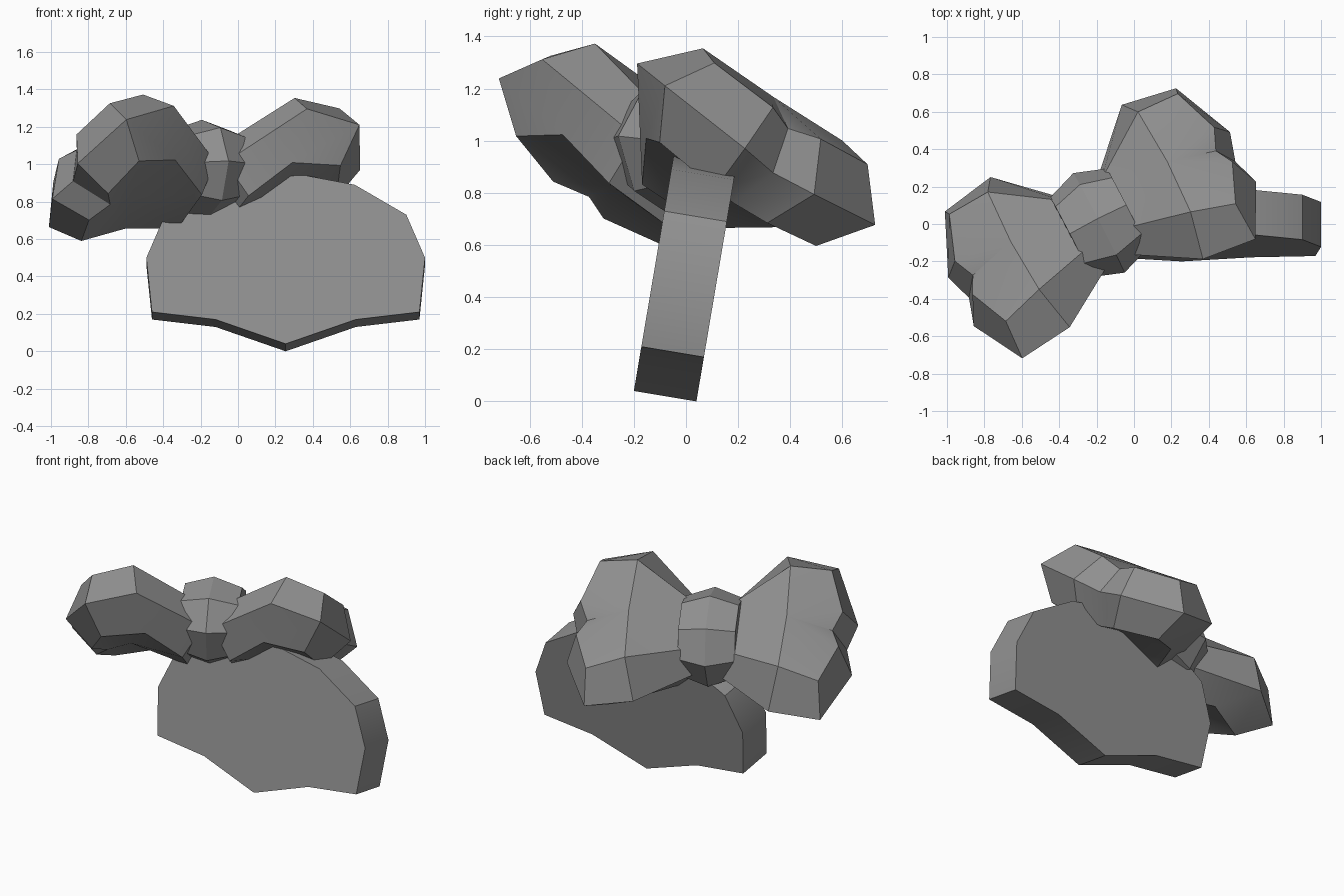
import bpy, bmesh, math
from mathutils import Vector

if "Cube" in bpy.data.objects:
    bpy.data.objects.remove(bpy.data.objects["Cube"])

# Dark grey finish shared by all parts
grey = bpy.data.materials.new("dark_grey")
grey.diffuse_color = (.285, .285, .285, 1)
grey.use_nodes = True
grey.node_tree.nodes["Principled BSDF"].inputs["Base Color"].default_value = grey.diffuse_color

# Tilted frame of the bow: u across, v front to back, w up
u = Vector((.89, .455, -.02)).normalized()
v = Vector((-.393, .767, -.505))
v = (v - u * v.dot(u)).normalized()
w = u.cross(v)
O = Vector((-.183, -.003, .945))


def bow(a, b, c):
    return O + u * a + v * b + w * c


def make(name, verts, faces):
    bm = bmesh.new()
    vs = [bm.verts.new(p) for p in verts]
    for f in faces:
        bm.faces.new([vs[i] for i in f])
    bmesh.ops.recalc_face_normals(bm, faces=bm.faces[:])
    me = bpy.data.meshes.new(name)
    bm.to_mesh(me)
    bm.free()
    me.materials.append(grey)
    ob = bpy.data.objects.new(name, me)
    bpy.context.collection.objects.link(ob)
    bpy.ops.object.select_all(action='DESELECT')
    ob.select_set(True)
    bpy.context.view_layer.objects.active = ob
    bpy.ops.object.shade_smooth_by_angle(angle=math.radians(32))


def bands(rings, n):
    return [(r * n + i, r * n + (i + 1) % n, (r + 1) * n + (i + 1) % n, (r + 1) * n + i)
            for r in range(rings - 1) for i in range(n)]


# Bow loops: half outlines (inner corner to outer notch) mirrored across v
lower = [(.14, .165, -.225), (.352, .337, -.115), (.605, .393, -.16), (.684, .13, -.21), (.61, 0, -.2)]
middle = [(.03, .20, -.04), (.40, .54, .1), (.70, .528, .015), (.848, .174, -.053), (.80, 0, -.06)]
upper = [(.12, .17, .13), (.455, .35, .28), (.69, .385, .2), (.78, .12, .16), (.73, 0, .135)]


def loop(name, side, droop):
    verts = []
    for half in (lower, middle, upper):
        ring = [(a, -b, c) for a, b, c in half] + half[-2::-1]
        verts += [bow(a * side, b, c - droop * max(b, 0)) for a, b, c in ring]
    # centre points of the top and bottom faces
    verts += [bow(.47 * side, 0, -.15), bow(.47 * side, 0, .27)]
    faces = bands(3, 9)
    for s, c in ((0, 27), (18, 28)):
        faces += [(s + i, s + (i + 1) % 9, c) for i in range(9)]
    make(name, verts, faces)


loop("bow_loop_right", 1, 0)
loop("bow_loop_left", -1, .09)

# Bow knot: faceted band bulging in the middle
verts = []
for x, s in ((-.17, .8), (0, 1), (.17, .8)):
    for i in range(8):
        a = math.pi / 8 + i * math.pi / 4
        verts.append(bow(x, .31 * s * math.cos(a), .02 + .27 * s * math.sin(a)))
make("bow_knot", verts, bands(3, 8) + [tuple(range(8)), tuple(range(16, 24))])

# Leaning clip plate: symmetric outline extruded along its tilted normal
half = [(.105, .94), (.37, .89), (.645, .73), (.745, .5), (.715, .21), (.375, .17)]
outline = half + [(0, .04)] + [(-x, z) for x, z in reversed(half)]
n = len(outline)
front = [Vector((.255 + x, -.2 + (z - .04) * .169, z)) for x, z in outline]
back = [p + Vector((0, .24, -.04)) for p in front]
make("clip_plate", front + back, bands(2, n) + [tuple(range(n)), tuple(range(n, 2 * n))])
